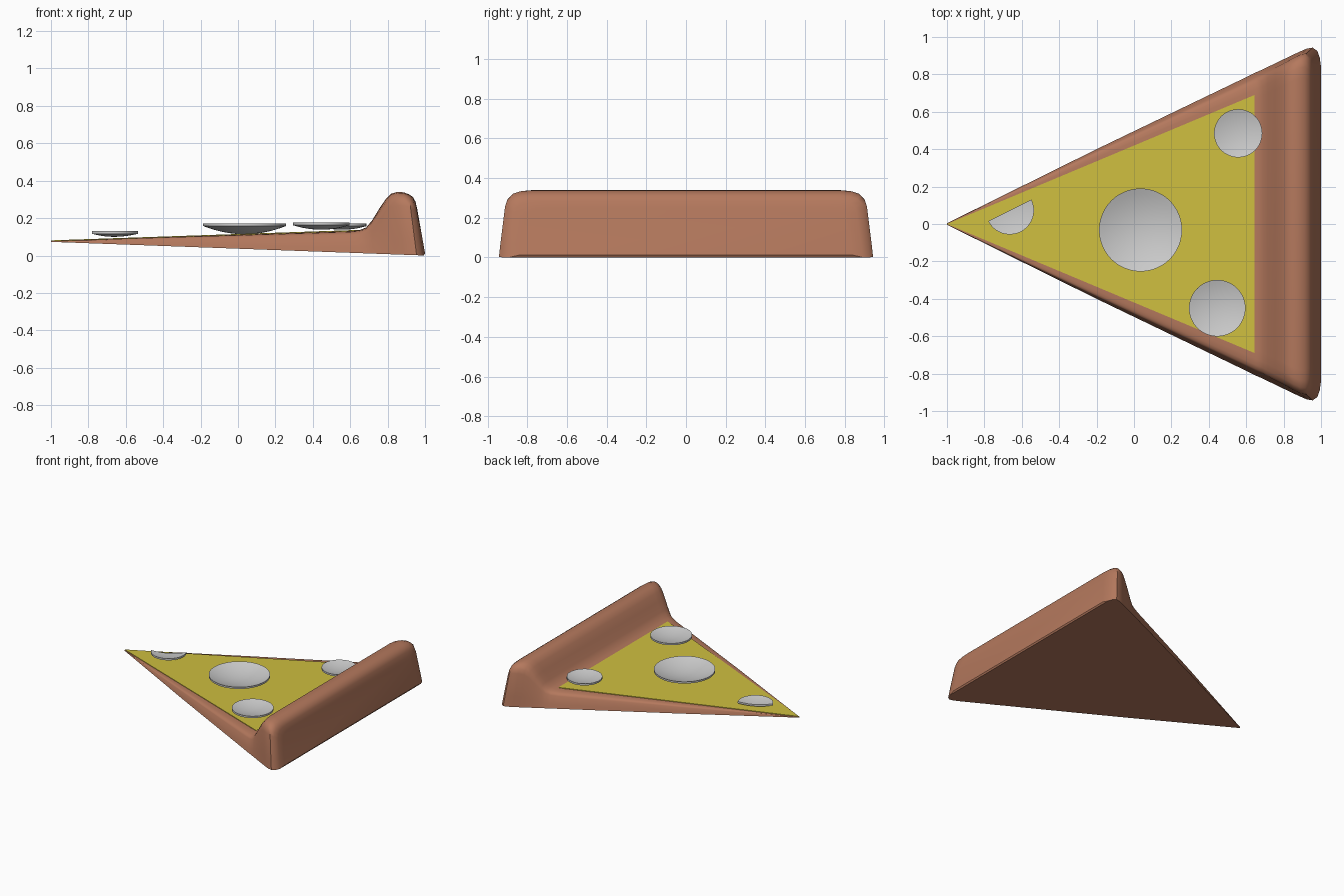
import bpy, bmesh
from math import pi, sin, cos, radians, atan2

if "Cube" in bpy.data.objects:
    bpy.data.objects.remove(bpy.data.objects["Cube"])


def material(name, color):
    m = bpy.data.materials.new(name)
    m.diffuse_color = color
    m.use_nodes = True
    m.node_tree.nodes["Principled BSDF"].inputs["Base Color"].default_value = m.diffuse_color
    return m


def finish(bm, name, mat=None, angle=40):
    bmesh.ops.remove_doubles(bm, verts=bm.verts, dist=1e-5)
    bmesh.ops.recalc_face_normals(bm, faces=bm.faces)
    me = bpy.data.meshes.new(name)
    bm.to_mesh(me)
    bm.free()
    me.shade_smooth()
    me.set_sharp_from_angle(angle=radians(angle))
    if mat:
        me.materials.append(mat)
    ob = bpy.data.objects.new(name, me)
    bpy.context.collection.objects.link(ob)
    return ob


def slab_top(x):
    return 0.077 + 0.034 * (x + 1)


brown = material("crust_brown", (0.46, 0.19, 0.11, 1))
yellow = material("cheese_yellow", (0.62, 0.52, 0.05, 1))

# Crust: cross-sections lofted from the tip to the back; (x, top z, half width, lean)
stations = [
    (-1.0, 0.077, 0.004, 0), (-0.2, slab_top(-0.2), 0.4, 0),
    (0.6, 0.131, 0.785, 0), (0.65, 0.136, 0.81, 0), (0.685, 0.15, 0.825, 0),
    (0.72, 0.185, 0.842, 0.005), (0.765, 0.25, 0.864, 0.01),
    (0.805, 0.302, 0.883, 0.015), (0.84, 0.33, 0.9, 0.022),
    (0.885, 0.34, 0.921, 0.035), (0.925, 0.338, 0.938, 0.04),
    (0.955, 0.328, 0.943, 0.042), (0.98, 0.312, 0.925, 0.044),
    (0.993, 0.288, 0.89, 0.044), (1.0, 0.25, 0.84, 0.042),
]
# Half cross-section: (fraction of width, fraction of height)
half = [(1, 0), (0.99, 0.25), (0.967, 0.78), (0.955, 0.88), (0.93, 0.95),
        (0.89, 0.985), (0.83, 1.0)]
section = half + [(-t, f) for t, f in reversed(half)]

bm = bmesh.new()
rings = []
for x, top, w, lean in stations:
    low = max(0.073 - 0.0365 * (x + 1), 0.0)
    if x == 1.0:
        low = 0.012
    rings.append([bm.verts.new((x - lean * f, t * w, low + (top - low) * f))
                  for t, f in section])
n = len(section)
for a, b in zip(rings, rings[1:]):
    for i in range(n):
        j = (i + 1) % n
        bm.faces.new((a[i], a[j], b[j], b[i]))
bm.faces.new(rings[0])
bm.faces.new(rings[-1])
finish(bm, "crust", brown)

# Cheese: thin triangular sheet lying on the slab
bm = bmesh.new()
outline = [(-1.0, 0), (0.645, -0.69), (0.645, 0.69)]
upper = [bm.verts.new((x, y, slab_top(x) + 0.004)) for x, y in outline]
lower = [bm.verts.new((x, y, slab_top(x) - 0.003)) for x, y in outline]
bm.faces.new(upper)
bm.faces.new(lower)
for i in range(3):
    j = (i + 1) % 3
    bm.faces.new((upper[i], upper[j], lower[j], lower[i]))
finish(bm, "cheese", yellow)


# Toppings: shallow curled dishes, turned fully or halfway round
def dish(name, x, y, r, bottom, top, start=0.0, sweep=2 * pi, thick=0.014):
    depth = top - bottom - thick
    steps = [i / 8 for i in range(9)]
    profile = [(r * s, bottom + depth * s * s) for s in steps]
    profile += [(r * s, bottom + thick + depth * s * s) for s in reversed(steps)]
    full = sweep > 6
    count = 48 if full else 24
    bm = bmesh.new()
    cols = []
    for k in range(count if full else count + 1):
        a = start + sweep * k / count
        cols.append([bm.verts.new((x + p * cos(a), y + p * sin(a), z))
                     for p, z in profile])
    pairs = list(zip(cols, cols[1:])) + ([(cols[-1], cols[0])] if full else [])
    for a, b in pairs:
        for i in range(len(profile) - 1):
            bm.faces.new((a[i], b[i], b[i + 1], a[i + 1]))
    if not full:
        bm.faces.new(cols[0])
        bm.faces.new(cols[-1])
    bmesh.ops.remove_doubles(bm, verts=bm.verts, dist=1e-5)
    bmesh.ops.dissolve_degenerate(bm, edges=bm.edges, dist=1e-6)
    return finish(bm, name)


dish("topping_centre", 0.035, -0.032, 0.222, 0.114, 0.172)
dish("topping_right", 0.445, -0.45, 0.151, 0.138, 0.176)
dish("topping_left", 0.557, 0.485, 0.129, 0.138, 0.171)
dish("topping_half", -0.664, 0.073, 0.129, 0.1, 0.13,
     start=pi + atan2(0.115, 0.23), sweep=pi)
